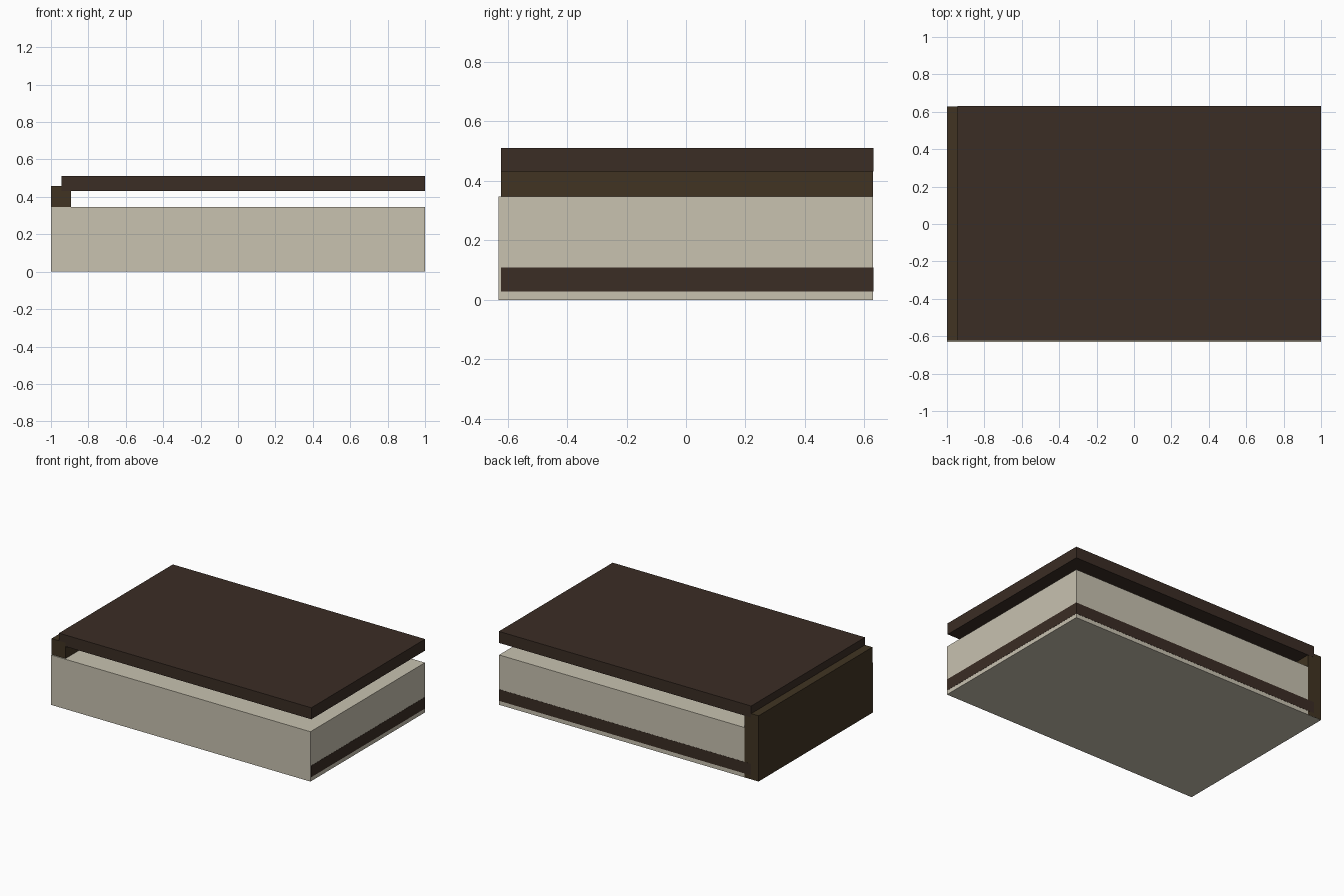
import bpy
import bmesh

cube = bpy.data.objects.get("Cube")
if cube:
    bpy.data.objects.remove(cube, do_unlink=True)


def material(name, rgb):
    m = bpy.data.materials.new(name)
    m.use_nodes = True
    m.diffuse_color = (*rgb, 1)
    m.node_tree.nodes["Principled BSDF"].inputs["Base Color"].default_value = (*rgb, 1)
    return m


def box(name, mat, low, high):
    """Axis-aligned box between two corners."""
    bm = bmesh.new()
    bmesh.ops.create_cube(bm, size=1)
    for v in bm.verts:
        v.co = [h if c > 0 else l for c, l, h in zip(v.co, low, high)]
    mesh = bpy.data.meshes.new(name)
    bm.to_mesh(mesh)
    bm.free()
    mesh.materials.append(mat)
    obj = bpy.data.objects.new(name, mesh)
    bpy.context.collection.objects.link(obj)
    return obj


paper = material("cream paper", (0.58, 0.54, 0.435))
leather = material("dark brown cover", (0.043, 0.026, 0.018))
binding = material("olive brown spine", (0.052, 0.034, 0.016))

FRONT, BACK = -0.622, 0.63

# Page block, a hair inside the covers on the shared sides
box("page_block", paper, (-0.999, -0.63, 0), (0.999, BACK - 0.001, 0.347))

# Two identical cover boards
for name, z in (("bottom_cover", 0.028), ("top_cover", 0.431)):
    box(name, leather, (-0.943, FRONT, z), (1, BACK, z + 0.08))

# Spine joining the covers
box("spine", binding, (-1, FRONT, 0.001), (-0.893, BACK - 0.0005, 0.458))
